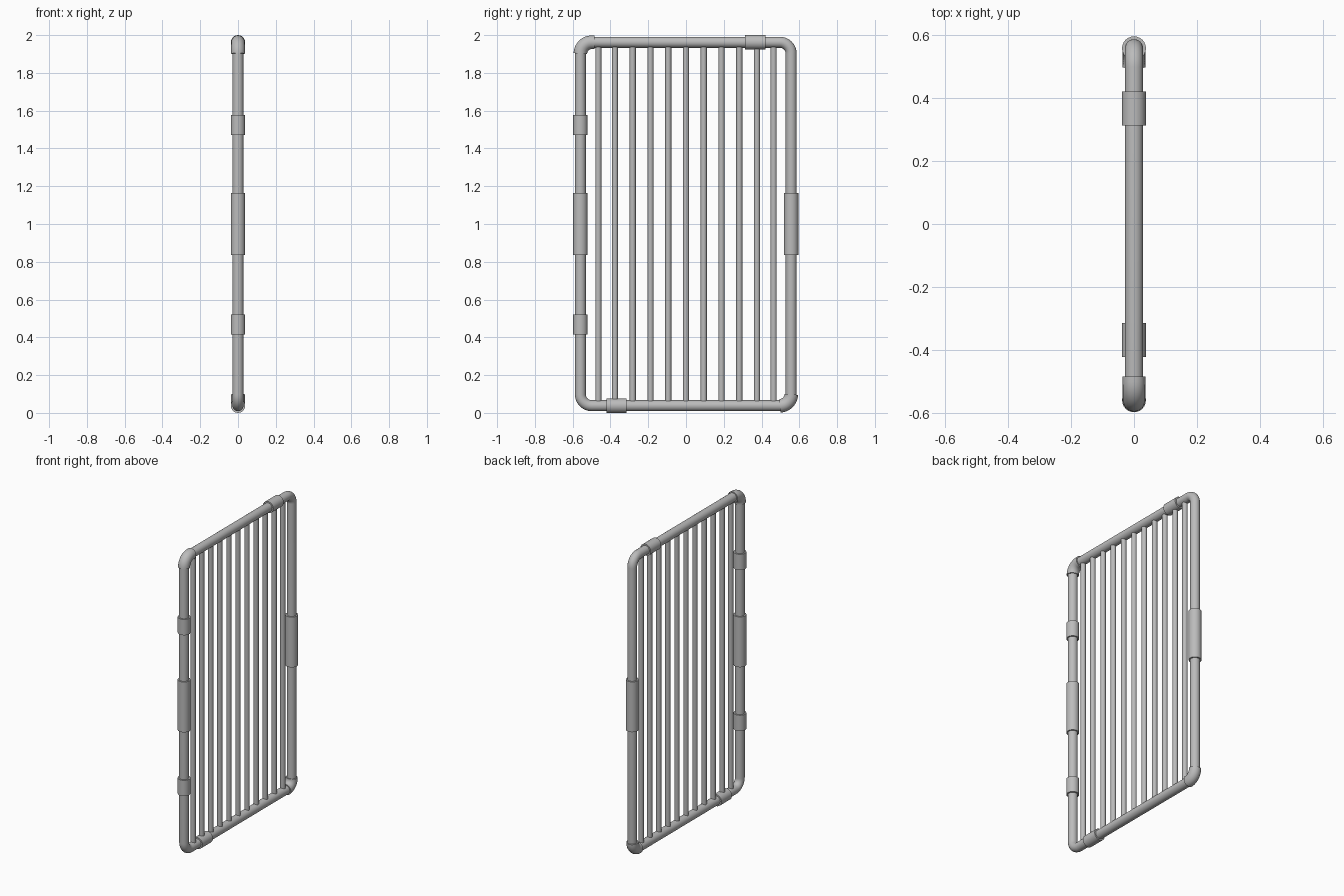
import bpy
import math
from mathutils import Vector

cube = bpy.data.objects.get("Cube")
if cube:
    bpy.data.objects.remove(cube, do_unlink=True)

metal = bpy.data.materials.new("grey_metal")
metal.use_nodes = True
GREY = (0.5, 0.5, 0.5, 1)
metal.diffuse_color = GREY
metal.node_tree.nodes["Principled BSDF"].inputs["Base Color"].default_value = GREY

LEFT, RIGHT = -0.559, 0.557      # post centre lines along y
LOW, HIGH = 0.038, 1.962         # rail centre lines along z
PIPE, COLLAR, ELBOW, BAR = 0.029, 0.038, 0.036, 0.016
BEND = 0.06


def bend(y, z, sy, sz, steps=10):
    """Quarter arc at a frame corner, from the post to the rail."""
    cy, cz = y - sy * BEND, z - sz * BEND
    return [Vector((0, cy + sy * BEND * math.cos(a), cz + sz * BEND * math.sin(a)))
            for a in (math.pi / 2 * i / steps for i in range(steps + 1))]


def tube(name, points, radius, closed=False):
    """Round pipe swept along a path, turned into a smooth mesh."""
    curve = bpy.data.curves.new(name, "CURVE")
    curve.dimensions = "3D"
    curve.bevel_depth = radius
    curve.bevel_resolution = 10
    curve.use_fill_caps = not closed
    spline = curve.splines.new("POLY")
    spline.points.add(len(points) - 1)
    for p, co in zip(spline.points, points):
        p.co = (*co, 1)
    spline.use_cyclic_u = closed
    obj = bpy.data.objects.new(name, curve)
    bpy.context.collection.objects.link(obj)
    bpy.ops.object.select_all(action="DESELECT")
    obj.select_set(True)
    bpy.context.view_layer.objects.active = obj
    bpy.ops.object.convert(target="MESH")
    obj = bpy.context.object
    obj.data.materials.clear()
    obj.data.materials.append(metal)
    bpy.ops.object.shade_smooth_by_angle(angle=math.radians(40))
    return obj


# Outer frame: one closed pipe with four rounded corners
top_left = bend(LEFT, HIGH, -1, 1)
top_right = bend(RIGHT, HIGH, 1, 1)
low_left = bend(LEFT, LOW, -1, -1)
low_right = bend(RIGHT, LOW, 1, -1)
tube("frame", top_left + top_right[::-1] + low_right + low_left[::-1], PIPE, True)

# Thicker elbow fittings on two opposite corners
tube("upper_front_elbow", top_left + [Vector((0, LEFT + 0.075, HIGH))], ELBOW)
tube("lower_back_elbow", low_right, ELBOW)

# Upright infill bars
for i in range(-5, 6):
    y = max(-0.464, min(0.464, i * 0.094))
    tube(f"bar_{i + 6}", [(0, y, LOW), (0, y, HIGH)], BAR)

# Sleeves on the posts
for name, y, z, length in (("front_lower_hinge", LEFT, 0.468, 0.104),
                           ("front_middle_sleeve", LEFT, 1.0, 0.33),
                           ("front_upper_hinge", LEFT, 1.524, 0.104),
                           ("back_middle_sleeve", RIGHT, 1.0, 0.33)):
    tube(name, [(0, y, z - length / 2), (0, y, z + length / 2)], COLLAR)

# Sleeves on the rails
for name, y, z in (("top_sleeve", 0.366, HIGH), ("bottom_sleeve", -0.368, LOW)):
    tube(name, [(0, y - 0.054, z), (0, y + 0.054, z)], COLLAR)
